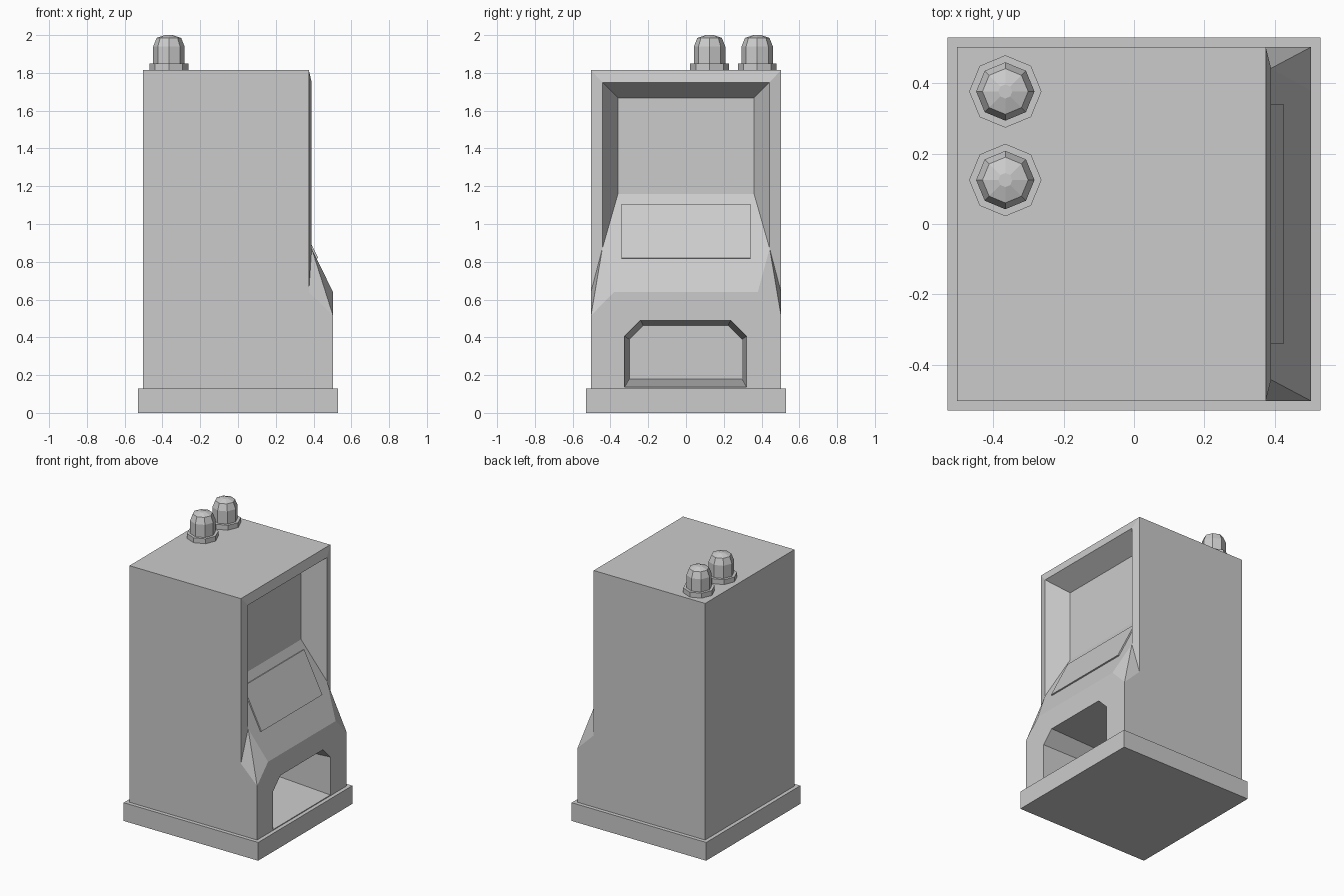
import bpy, bmesh
from math import cos, sin, pi

if "Cube" in bpy.data.objects:
    bpy.data.objects.remove(bpy.data.objects["Cube"])


def make_object(name, faces):
    """Build a mesh from polygons given as point lists."""
    bm = bmesh.new()
    for pts in faces:
        bm.faces.new([bm.verts.new(p) for p in pts])
    bmesh.ops.remove_doubles(bm, verts=bm.verts, dist=1e-5)
    bmesh.ops.recalc_face_normals(bm, faces=bm.faces)
    mesh = bpy.data.meshes.new(name)
    bm.to_mesh(mesh)
    bm.free()
    obj = bpy.data.objects.new(name, mesh)
    bpy.context.collection.objects.link(obj)
    return obj


def loft(name, rings):
    """Skin matching closed rings and cap both ends."""
    faces = [rings[0], rings[-1]]
    n = len(rings[0])
    for r0, r1 in zip(rings, rings[1:]):
        for i in range(n):
            j = (i + 1) % n
            faces.append([r0[i], r0[j], r1[j], r1[i]])
    return make_object(name, faces)


# Plinth
P = 0.53
loft("plinth", [[(-P, -P, z), (P, -P, z), (P, P, z), (-P, P, z)] for z in (0, 0.13)])

# Cabinet: half the outline points, mirrored across y
B = 0.503
pts = {
    "back_low": (-B, B, 0.13), "front_low": (B, B, 0.13),
    "corner": (B, B, 0.515), "shoulder": (0.375, B, 0.64),
    "front_top": (0.375, B, 1.815), "back_top": (-B, B, 1.815),
    "rim_low": (0.39, 0.443, 0.87), "rim_top": (0.39, 0.443, 1.75),
    "ledge": (B, 0.38, 0.64),
    "deep_top": (0.245, 0.36, 1.668), "deep_low": (0.245, 0.36, 1.16),
}
side_faces = [
    "back_low front_low corner shoulder front_top back_top",
    "corner ledge rim_low", "corner rim_low shoulder",
    "shoulder rim_low rim_top front_top",
    "rim_low deep_low deep_top rim_top",
]
spanning_faces = [
    "back_low front_low", "back_low back_top", "back_top front_top",
    "front_top rim_top", "rim_top deep_top", "deep_top deep_low",
    "deep_low rim_low ledge", "ledge corner front_low",
]


def half(names, s):
    return [(pts[n][0], s * pts[n][1], pts[n][2]) for n in names.split()]


faces = [half(f, s) for f in side_faces for s in (1, -1)]
faces += [half(f, 1) + half(f, -1)[::-1] for f in spanning_faces]
cabinet = make_object("cabinet", faces)


# Tapered delivery opening with clipped upper corners
def opening(x, w, low, high, clip):
    right = [(w, low), (w, high - clip), (w - clip, high)]
    outline = right + [(-y, z) for y, z in reversed(right)]
    return [(x, y - 0.002, z) for y, z in outline]


cutter = loft("opening_cutter", [opening(B + 0.001, 0.323, 0.136, 0.49, 0.084),
                                 opening(0.0, 0.298, 0.18, 0.463, 0.074)])
cutter.hide_render = True
cut = cabinet.modifiers.new("opening", "BOOLEAN")
cut.operation = "DIFFERENCE"
cut.solver = "EXACT"
cut.object = cutter
bpy.context.view_layer.objects.active = cabinet
bpy.ops.object.modifier_apply(modifier=cut.name)
bpy.data.objects.remove(cutter)

# Thin plate lying on the sloped console
slab = [(0.425, 0.82), (0.2825, 1.105), (0.265, 1.10), (0.405, 0.815)]
loft("console_plate", [[(x, y, z) for x, z in slab] for y in (-0.342, 0.342)])

# Two octagonal roof caps, each a collar and a dome
collar = [(0.103, 1.81), (0.103, 1.85)]
dome = [(0.083, 1.84), (0.083, 1.94), (0.065, 1.985), (0.02, 2.0)]
for i, y in enumerate((0.125, 0.377)):
    for part, profile in (("cap_collar", collar), ("cap_dome", dome)):
        loft(f"{part}_{i + 1}", [
            [(-0.366 + r * cos(k * pi / 4), y + r * sin(k * pi / 4), z) for k in range(8)]
            for r, z in profile])
